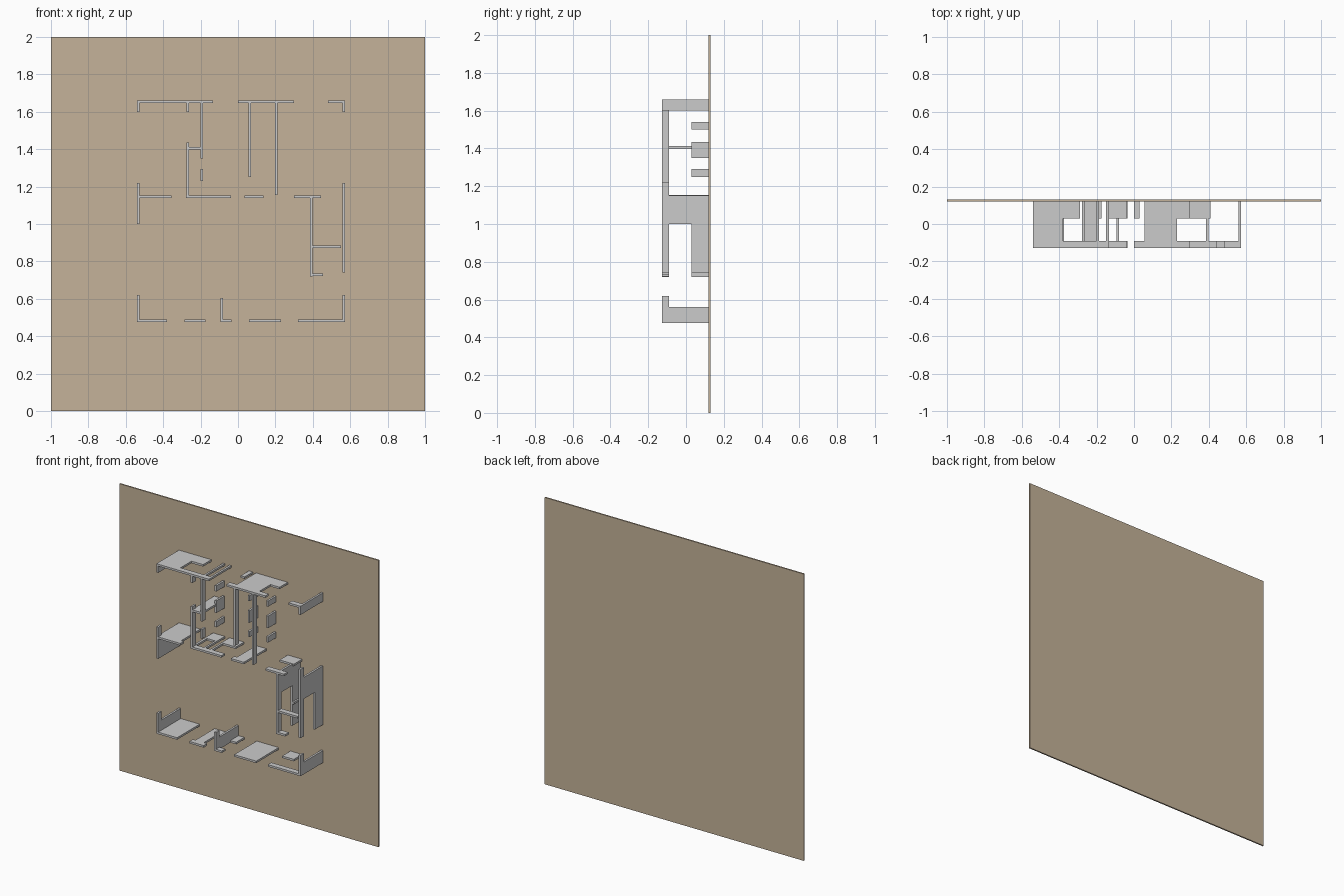
import bpy, bmesh
from mathutils import Matrix, Vector

if "Cube" in bpy.data.objects:
    bpy.data.objects.remove(bpy.data.objects["Cube"])

T = 0.014                                  # wall thickness
BANDS = {'F': (-0.128, 0.12),              # full-height wall
         'H': (-0.128, -0.09),             # header over an opening
         'S': (0.03, 0.12)}                # sill below an opening


def boxes(name, items):
    bm = bmesh.new()
    for lo, hi in items:
        lo, hi = Vector(lo), Vector(hi)
        m = Matrix.Translation((lo + hi) / 2) @ Matrix.Diagonal((*(hi - lo), 1))
        bmesh.ops.create_cube(bm, size=1, matrix=m)
    me = bpy.data.meshes.new(name)
    bm.to_mesh(me)
    bm.free()
    ob = bpy.data.objects.new(name, me)
    bpy.context.collection.objects.link(ob)
    return ob


def wall_x(name, z, spans):
    """Wall running along x at height z; spans are (band, start, end)."""
    boxes(name, [((a, BANDS[k][0], z - T / 2), (b, BANDS[k][1], z + T / 2))
                 for k, a, b in spans])


def wall_z(name, x, spans):
    """Wall running along z at position x."""
    boxes(name, [((x - T / 2, BANDS[k][0], a), (x + T / 2, BANDS[k][1], b))
                 for k, a, b in spans])


# Floor slab standing upright behind the walls
floor = boxes("floor_slab", [((-1, 0.12, 0), (1, 0.13, 2))])
mat = bpy.data.materials.new("floor_tan")
mat.diffuse_color = (0.56, 0.45, 0.32, 1)
mat.use_nodes = True
mat.node_tree.nodes["Principled BSDF"].inputs["Base Color"].default_value = mat.diffuse_color
floor.data.materials.append(mat)

# Top outer wall
wall_x("top_wall_left", 1.653, [('F', -0.54, -0.38), ('H', -0.38, -0.2), ('S', -0.38, -0.29),
                                ('F', -0.2, -0.186), ('H', -0.186, -0.15), ('F', -0.15, -0.135)])
wall_x("top_wall_middle", 1.653, [('H', 0.0, 0.055), ('S', 0.0, 0.03), ('F', 0.055, 0.23),
                                  ('H', 0.23, 0.3), ('S', 0.23, 0.3)])
wall_x("top_wall_right", 1.653, [('H', 0.48, 0.572)])

# Bottom outer wall
wall_x("bottom_wall_left", 0.482, [('F', -0.54, -0.38)])
wall_x("bottom_wall_inner_left", 0.482, [('F', -0.265, -0.2), ('H', -0.285, -0.265),
                                         ('H', -0.2, -0.175), ('S', -0.2, -0.175)])
wall_x("bottom_wall_middle", 0.482, [('H', -0.08, -0.035), ('S', -0.08, -0.035)])
wall_x("bottom_wall_inner_right", 0.482, [('F', 0.06, 0.23)])
wall_x("bottom_wall_right", 0.482, [('H', 0.32, 0.572), ('S', 0.32, 0.41)])

# Corner stubs and side walls, same on both sides
for side, x in (("left", -0.533), ("right", 0.565)):
    wall_z("top_corner_" + side, x, [('F', 1.6, 1.66)])
    wall_z("bottom_corner_" + side, x, [('F', 0.475, 0.56), ('H', 0.56, 0.62)])
wall_z("side_wall_left", -0.533, [('F', 1.0, 1.15), ('H', 1.15, 1.22)])
wall_z("side_wall_right", 0.565, [('F', 1.0, 1.15), ('H', 1.15, 1.22),
                                  ('H', 0.74, 1.0), ('S', 0.74, 1.0)])
wall_z("bottom_partition", -0.087, [('F', 0.475, 0.56), ('H', 0.56, 0.605)])

# Middle cross wall
wall_x("cross_wall_left", 1.146, [('F', -0.54, -0.375), ('H', -0.375, -0.355)])
wall_x("cross_wall_inner", 1.146, [('F', -0.277, -0.26), ('H', -0.26, -0.2), ('S', -0.26, -0.2),
                                   ('F', -0.2, -0.186), ('H', -0.186, -0.15),
                                   ('F', -0.15, -0.135), ('H', -0.135, -0.038),
                                   ('S', -0.135, -0.038)])
wall_x("cross_wall_middle", 1.146, [('H', 0.035, 0.055), ('F', 0.055, 0.135)])
wall_x("cross_wall_right", 1.146, [('H', 0.3, 0.445), ('S', 0.3, 0.41)])

# Upper partitions: header rails above short blocks on the floor
BLOCKS = [('S', 1.5, 1.54), ('S', 1.35, 1.435), ('S', 1.25, 1.29)]
wall_z("upper_partition_left", -0.194, [('H', 1.35, 1.65), ('H', 1.23, 1.295)] + BLOCKS)
wall_z("upper_partition_middle", 0.062, [('H', 1.25, 1.65)] + BLOCKS)
wall_z("upper_partition_right", 0.204, [('H', 1.155, 1.65)] + BLOCKS)
wall_z("closet_wall", -0.268, [('H', 1.15, 1.435)])
wall_z("closet_stub", -0.268, [('H', 1.6, 1.65)])
wall_x("closet_divider", 1.405, [('F', -0.268, -0.19)])

# Lower right room
wall_z("room_wall", 0.391, [('F', 1.0, 1.15), ('H', 0.72, 1.0), ('S', 0.72, 1.0)])
wall_x("room_divider", 0.879, [('H', 0.391, 0.55), ('S', 0.391, 0.41)])
wall_x("room_entry", 0.728, [('H', 0.391, 0.455)])
